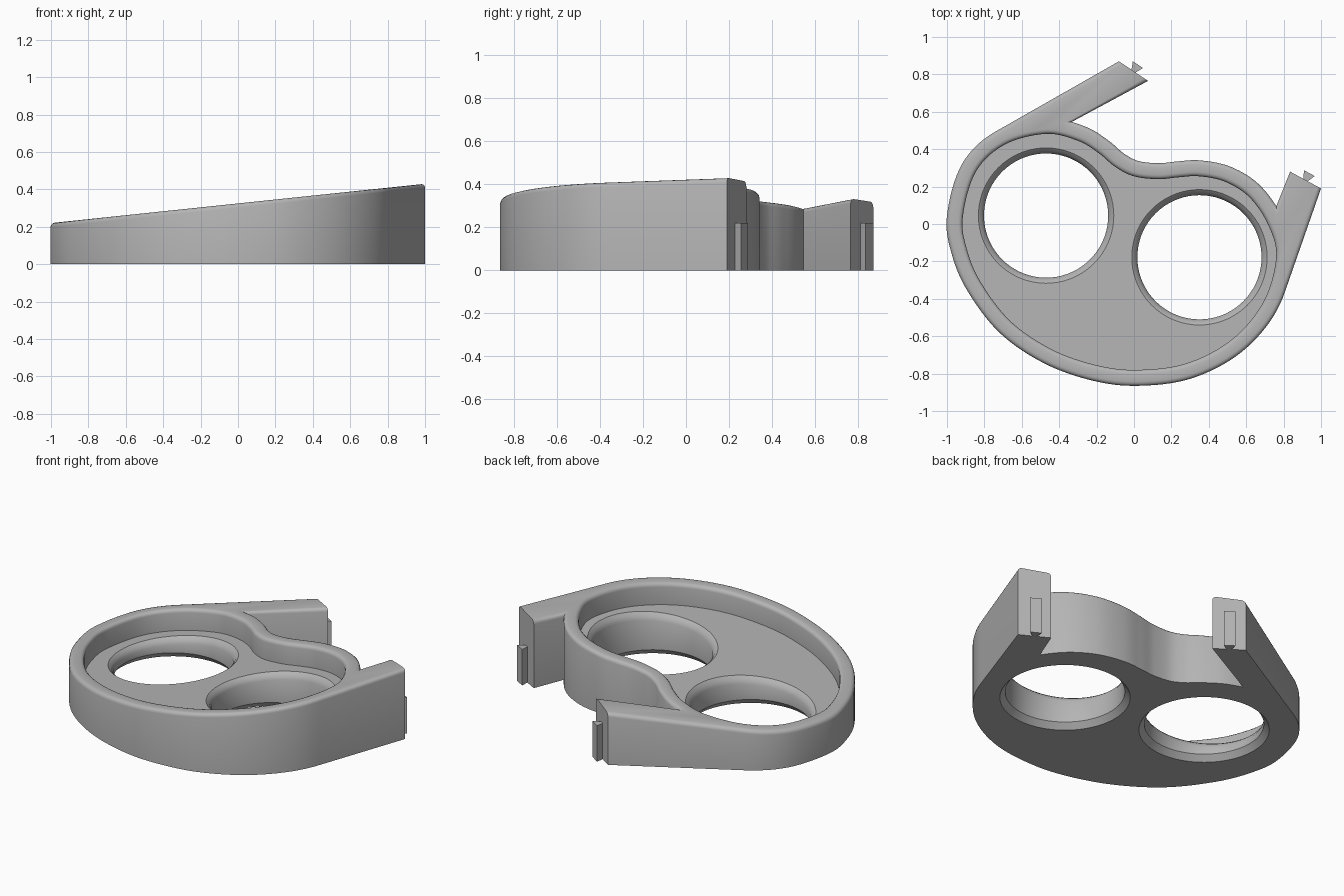
import bpy, bmesh, math
from mathutils import Vector

cube = bpy.data.objects.get("Cube")
if cube:
    bpy.data.objects.remove(cube)

WALL, DEPTH, ROUND, STEPS = 0.085, 0.13, 0.022, 3

# One grey material
grey = bpy.data.materials.new("light_grey")
grey.use_nodes = True
colour = (0.46, 0.46, 0.46, 1)
grey.diffuse_color = colour
grey.node_tree.nodes["Principled BSDF"].inputs["Base Color"].default_value = colour


def top(x):
    """Height of the sloping top plane."""
    return 0.325 + 0.105 * x


def spline(points, n=8):
    """Closed smooth curve through the points."""
    out, m = [], len(points)
    for i in range(m):
        a, b, c, d = (Vector(points[(i + k) % m]) for k in (-1, 0, 1, 2))
        for j in range(n):
            t = j / n
            out.append(0.5 * (2 * b + (c - a) * t + (2 * a - 5 * b + 4 * c - d) * t**2
                              + (3 * b - a - 3 * c + d) * t**3))
    return out


def offset(points, dist, fixed=()):
    """Move each edge inward by dist, except edges whose start index is fixed."""
    m, out = len(points), []
    normals = []
    for i in range(m):
        e = (points[(i + 1) % m] - points[i]).normalized()
        normals.append(Vector((-e.y, e.x)))
    for i, p in enumerate(points):
        n1, n2 = normals[i - 1], normals[i]
        d1 = 0 if (i - 1) % m in fixed else dist
        d2 = 0 if i in fixed else dist
        det = n1.x * n2.y - n1.y * n2.x
        if abs(det) < 0.2:
            out.append(p + (n1 + n2) * dist / (1 + n1.dot(n2)))
        else:
            out.append(p + Vector((d1 * n2.y - d2 * n1.y, d2 * n1.x - d1 * n2.x)) / det)
    return out


def circle(c, r, n=72):
    return [Vector((c[0] + r * math.cos(2 * math.pi * k / n),
                    c[1] + r * math.sin(2 * math.pi * k / n))) for k in range(n)]


def ring(bm, points, height):
    return [bm.verts.new((p.x, p.y, height(p.x))) for p in points]


def skin(bm, rings):
    for a, b in zip(rings, rings[1:]):
        for i in range(len(a)):
            j = (i + 1) % len(a)
            bm.faces.new((a[i], a[j], b[j], b[i]))


def fill(bm, rings):
    """Flat face between an outer ring and the rings inside it."""
    edges = [bm.edges.get((r[i - 1], r[i])) for r in rings for i in range(len(r))]
    bmesh.ops.triangle_fill(bm, edges=edges, use_beauty=True, normal=(0, 0, 1))


def finish(bm, name):
    bmesh.ops.recalc_face_normals(bm, faces=bm.faces)
    mesh = bpy.data.meshes.new(name)
    bm.to_mesh(mesh)
    bm.free()
    ob = bpy.data.objects.new(name, mesh)
    bpy.context.collection.objects.link(ob)
    mesh.materials.append(grey)
    return ob


# Recess outline, anticlockwise from the front
recess = spline([
    (0.02, -0.78), (0.28, -0.745), (0.52, -0.62), (0.69, -0.42), (0.76, -0.18),
    (0.72, -0.01), (0.62, 0.14), (0.49, 0.225), (0.35, 0.255), (0.24, 0.25),
    (0.13, 0.24), (0, 0.255), (-0.1, 0.305), (-0.19, 0.38), (-0.3, 0.445),
    (-0.47, 0.482), (-0.69, 0.425), (-0.845, 0.28), (-0.915, 0.04),
    (-0.895, -0.13), (-0.82, -0.31), (-0.66, -0.52), (-0.44, -0.67), (-0.2, -0.755)])

# Outer outline with the two arms spliced in: joint, tip, tip, joint
arms = [[(-0.32, 0.545), (0.075, 0.765), (-0.08, 0.87), (-0.735, 0.5)],
        [(0.81, -0.34), (1.0, 0.19), (0.835, 0.28), (0.765, 0.085)]]
arms = [[Vector(p) for p in arm] for arm in arms]
outer = offset(recess, -WALL)
for arm in arms:
    near = [min(range(len(outer)), key=lambda i: (outer[i] - p).length)
            for p in (arm[0], arm[3])]
    outer[near[0] + 1:near[1]] = arm[1:3]
tips = {outer.index(arm[1]) for arm in arms}

# Body: outer wall with a rounded rim, recess and floor
bm = bmesh.new()
outside = [ring(bm, outer, lambda x: 0)]
inside = []
for k in range(STEPS + 1):
    a = k / STEPS * math.pi / 2
    run, drop = ROUND * (1 - math.cos(a)), ROUND * (1 - math.sin(a))
    outside.append(ring(bm, offset(outer, run, tips), lambda x: top(x) - drop))
    inside.append(ring(bm, offset(recess, -run), lambda x: top(x) - drop))
inside.insert(0, ring(bm, recess, lambda x: top(x) - DEPTH))
skin(bm, outside)
skin(bm, inside)
fill(bm, [outside[-1], inside[-1]])

# Two through holes, chamfered at both ends
floor_rims, base_rims = [], []
for centre in ((-0.47, 0.045), (0.35, -0.178)):
    wide, mid, narrow = (circle(centre, r) for r in (0.362, 0.345, 0.332))
    rings = [ring(bm, wide, lambda x: top(x) - DEPTH),
             ring(bm, mid, lambda x: top(x) - DEPTH - 0.015),
             ring(bm, narrow, lambda x: top(x) - DEPTH - 0.04),
             ring(bm, narrow, lambda x: 0.035),
             ring(bm, wide, lambda x: 0)]
    skin(bm, rings)
    floor_rims.append(rings[0])
    base_rims.append(rings[-1])
fill(bm, [inside[0]] + floor_rims)
fill(bm, [outside[0]] + base_rims)
body = finish(bm, "tray_body")
bpy.ops.object.select_all(action="DESELECT")
body.select_set(True)
bpy.context.view_layer.objects.active = body
bpy.ops.object.shade_smooth_by_angle(angle=math.radians(35))

# Dovetail tab on the end of each arm
for name, arm in zip(("left_arm_tab", "right_arm_tab"), arms):
    centre = (arm[1] + arm[2]) / 2
    side = (arm[2] - arm[1]).normalized()
    out = Vector((side.y, -side.x))
    if out.dot(centre - (arm[0] + arm[3]) / 2) < 0:
        out = -out
    plan = [centre + side * s + out * o for s, o in
            ((-0.011, -0.005), (-0.033, 0.042), (0.033, 0.042), (0.011, -0.005))]
    bm = bmesh.new()
    low, high = ring(bm, plan, lambda x: 0), ring(bm, plan, lambda x: 0.22)
    skin(bm, [low, high])
    bm.faces.new(low)
    bm.faces.new(high)
    finish(bm, name)
